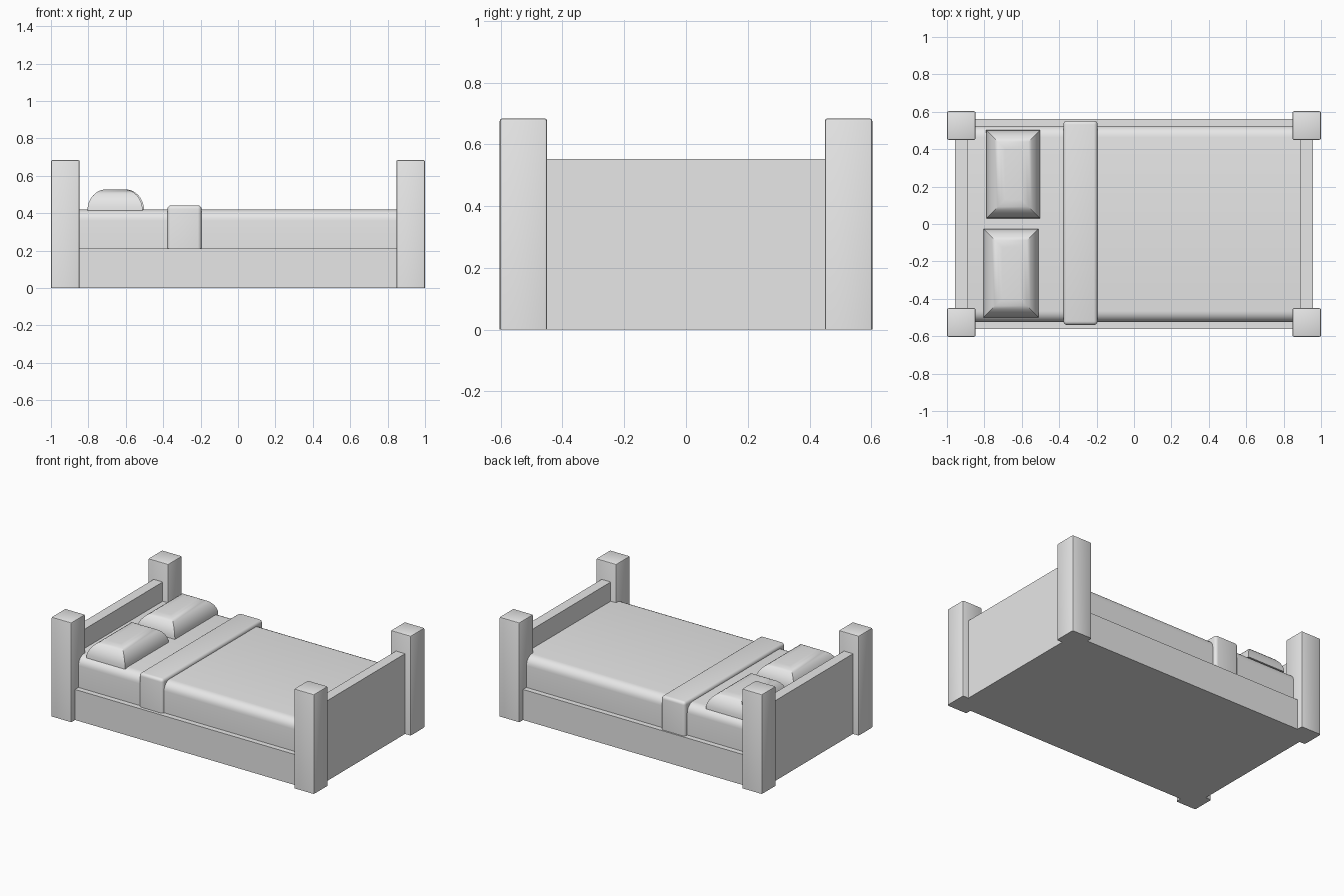
import bpy, bmesh, math
from mathutils import Vector

if "Cube" in bpy.data.objects:
    bpy.data.objects.remove(bpy.data.objects["Cube"])

grey = bpy.data.materials.new("plain_grey")
grey.use_nodes = True
grey.diffuse_color = (0.8, 0.8, 0.8, 1)
grey.node_tree.nodes["Principled BSDF"].inputs["Base Color"].default_value = (0.8, 0.8, 0.8, 1)


def finish(name, bm, smooth=True):
    bmesh.ops.recalc_face_normals(bm, faces=bm.faces)
    mesh = bpy.data.meshes.new(name)
    bm.to_mesh(mesh)
    bm.free()
    mesh.materials.append(grey)
    obj = bpy.data.objects.new(name, mesh)
    bpy.context.collection.objects.link(obj)
    if smooth:
        bpy.ops.object.select_all(action='DESELECT')
        obj.select_set(True)
        bpy.context.view_layer.objects.active = obj
        bpy.ops.object.shade_smooth_by_angle(angle=math.radians(35))
    return obj


def box(name, low, high, radius=0, segments=3, rounded=None):
    """Box between two corners; edges chosen by the rounded rule are bevelled."""
    low, high = Vector(low), Vector(high)
    bm = bmesh.new()
    bmesh.ops.create_cube(bm, size=1)
    for v in bm.verts:
        v.co = Vector([(l + h) / 2 + c * (h - l) for l, h, c in zip(low, high, v.co)])
    if radius:
        edges = [e for e in bm.edges if rounded(e, low, high)]
        bmesh.ops.bevel(bm, geom=edges, offset=radius, segments=segments,
                        profile=0.5, affect='EDGES')
    return finish(name, bm, bool(radius))


def not_bottom(e, low, high):
    return max(v.co.z for v in e.verts) > low.z + 0.001


def top_long(e, low, high):
    a, b = e.verts
    return min(a.co.z, b.co.z) > high.z - 0.001 and abs(a.co.x - b.co.x) > 0.001


def pillow(name, low, high, inset=0.1, steps=8):
    """Stacked rectangles following a quarter ellipse, with mitred corners."""
    bm = bmesh.new()
    previous = None
    for i in range(steps + 1):
        t = math.pi / 2 * i / steps
        d = inset * (1 - math.cos(t))
        z = low[2] + (high[2] - low[2]) * math.sin(t)
        x0, x1, y0, y1 = low[0] + d, high[0] - d, low[1] + d, high[1] - d
        ring = [bm.verts.new((x, y, z)) for x, y in ((x0, y0), (x1, y0), (x1, y1), (x0, y1))]
        if previous:
            for k in range(4):
                n = (k + 1) % 4
                bm.faces.new((previous[k], previous[n], ring[n], ring[k]))
        else:
            bm.faces.new(ring[::-1])
        previous = ring
    bm.faces.new(previous)
    return finish(name, bm)


# Corner posts and end boards
for end, sx in (("head", -1), ("foot", 1)):
    for side, sy in (("right", -1), ("left", 1)):
        xs, ys = sorted((sx * 0.847, sx)), sorted((sy * 0.45, sy * 0.603))
        box(f"{end}_post_{side}", (xs[0], ys[0], 0), (xs[1], ys[1], 0.684),
            0.008, 2, not_bottom)
    xs = sorted((sx * 0.888, sx * 0.957))
    box(f"{end}board", (xs[0], -0.46, 0), (xs[1], 0.46, 0.552))

# Base with side rails
box("bed_base", (-0.889, -0.562, 0), (0.889, 0.562, 0.21))

# Mattress and folded blanket band
box("mattress", (-0.889, -0.525, 0.2), (0.889, 0.525, 0.42), 0.06, 6, top_long)
box("blanket_band", (-0.377, -0.54, 0.205), (-0.195, 0.552, 0.442), 0.02, 4, not_bottom)

# Pillows
pillow("right_pillow", (-0.805, -0.5, 0.415), (-0.51, -0.025, 0.527))
pillow("left_pillow", (-0.79, 0.03, 0.415), (-0.502, 0.502, 0.527))
